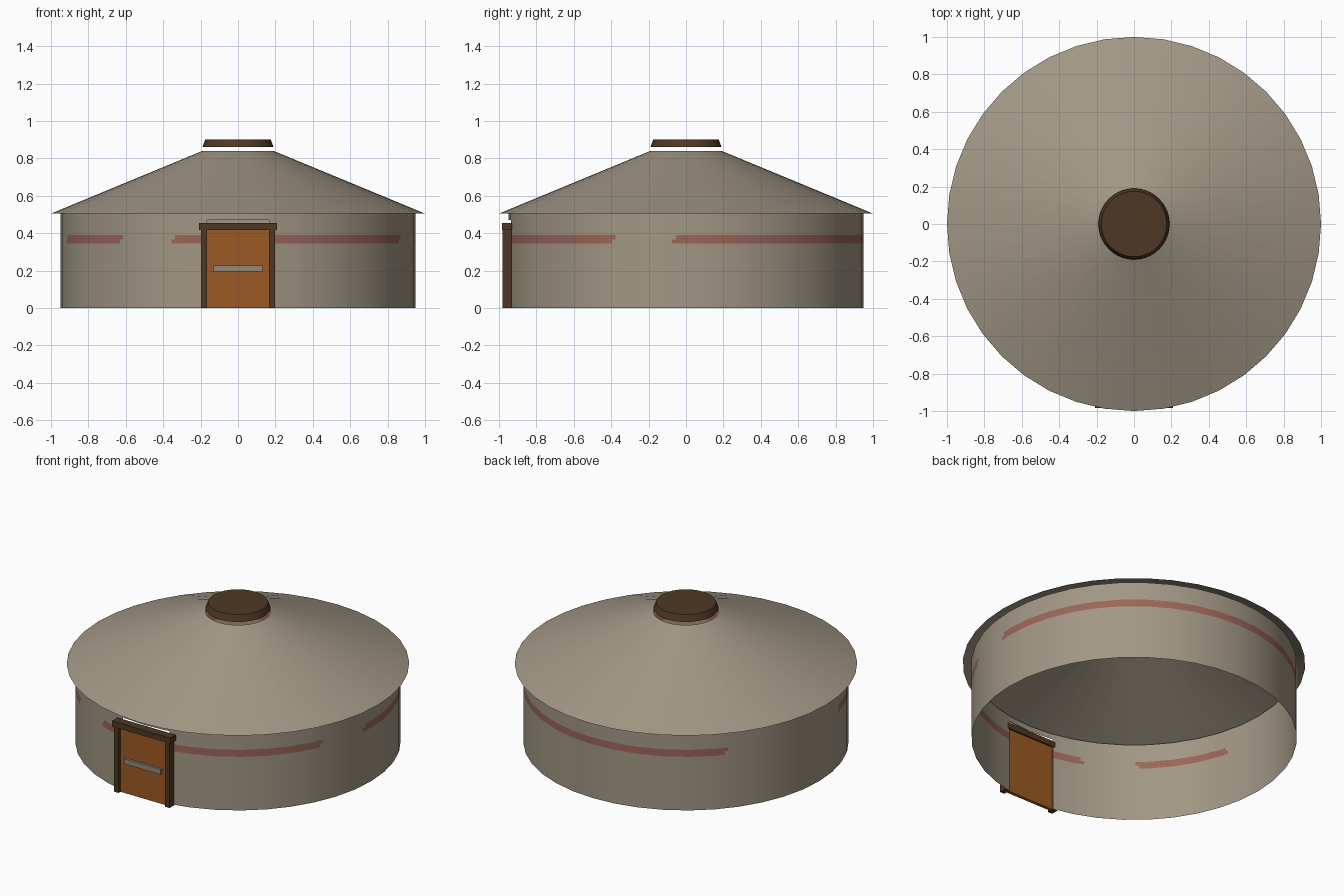
import bpy, bmesh
from math import cos, sin, radians, pi

if "Cube" in bpy.data.objects:
    bpy.data.objects.remove(bpy.data.objects["Cube"], do_unlink=True)

SIDES = 40
STEP = 360 / SIDES


def material(name, color):
    m = bpy.data.materials.new(name)
    m.use_nodes = True
    m.diffuse_color = (*color, 1)
    m.node_tree.nodes["Principled BSDF"].inputs["Base Color"].default_value = (*color, 1)
    return m


felt = material("grey felt", (0.36, 0.31, 0.235))
red = material("faded red", (0.33, 0.13, 0.10))
dark_wood = material("dark wood", (0.075, 0.04, 0.017))
orange_wood = material("orange wood", (0.33, 0.10, 0.018))
bar_grey = material("bar grey", (0.29, 0.25, 0.19))


def finish(name, bm, mats, smooth=True):
    mesh = bpy.data.meshes.new(name)
    bm.to_mesh(mesh)
    bm.free()
    for m in mats:
        mesh.materials.append(m)
    ob = bpy.data.objects.new(name, mesh)
    bpy.context.collection.objects.link(ob)
    if smooth:
        bpy.ops.object.select_all(action="DESELECT")
        bpy.context.view_layer.objects.active = ob
        ob.select_set(True)
        bpy.ops.object.shade_smooth_by_angle(angle=radians(35))
    return ob


def ring_point(radius, angle, z):
    """Point on the outline of the regular polygon at an angle in degrees."""
    off = radians(angle % STEP - STEP / 2)
    r = radius * cos(pi / SIDES) / cos(off)
    return r * cos(radians(angle)), r * sin(radians(angle)), z


def frustum(name, r1, z1, r2, z2, mat, caps):
    bm = bmesh.new()
    low, top = ([bm.verts.new(ring_point(r, i * STEP, z)) for i in range(SIDES)]
                for r, z in ((r1, z1), (r2, z2)))
    for i in range(SIDES):
        j = (i + 1) % SIDES
        bm.faces.new((low[i], low[j], top[j], top[i]))
    if caps:
        bm.faces.new(top)
        bm.faces.new(low[::-1])
    return finish(name, bm, [mat])


def box(name, x, y, z, mat):
    bm = bmesh.new()
    bmesh.ops.create_cube(bm, size=1)
    for v in bm.verts:
        v.co = [lo + (c + 0.5) * (hi - lo) for c, (lo, hi) in zip(v.co, (x, y, z))]
    return finish(name, bm, [mat], smooth=False)


# Wall: one open sheet with a doorway and painted bands with slanted ends
SLANT = 1.2
stripes = [(-4.5, 140), (194.5, 229.5), (248, 336.5)]
door_from, door_to, door_top = 260, 280, 0.47
levels = [0, 0.345, 0.367, 0.39, door_top, 0.505]
angles = {i * STEP for i in range(SIDES)} | {door_from, door_to}
for a, b in stripes:
    angles |= {a % 360, (a + SLANT) % 360, b, b - SLANT}
angles = sorted(angles)

bm = bmesh.new()
grid = [[bm.verts.new(ring_point(0.95, a, z)) for a in angles] for z in levels]
for i, a in enumerate(angles):
    j = (i + 1) % len(angles)
    mid = (a + (angles[j] or 360)) / 2
    for k in range(len(levels) - 1):
        if door_from < mid < door_to and levels[k] < door_top:
            continue
        f = bm.faces.new((grid[k][i], grid[k][j], grid[k + 1][j], grid[k + 1][i]))
        lean = {1: (0, -SLANT), 2: (SLANT, 0)}.get(k)
        if lean and any(s + lean[0] < m < e + lean[1]
                        for s, e in stripes for m in (mid, mid - 360)):
            f.material_index = 1
bmesh.ops.delete(bm, geom=[v for v in bm.verts if not v.link_faces], context="VERTS")
finish("wall", bm, [felt, red])

# Roof and smoke hole cover
frustum("roof", 1.0, 0.505, 0.19, 0.84, felt, False)
frustum("smoke_hole_cover", 0.19, 0.86, 0.175, 0.90, dark_wood, True)

# Door and frame
box("door", (-0.17, 0.17), (-0.96, -0.94), (0, 0.42), orange_wood)
box("door_bar", (-0.13, 0.13), (-0.975, -0.955), (0.195, 0.228), bar_grey)
for side, name in ((-1, "right_door_post"), (1, "left_door_post")):
    box(name, sorted((side * 0.165, side * 0.198)), (-0.98, -0.933), (0, 0.42), dark_wood)
box("door_lintel", (-0.208, 0.208), (-0.985, -0.93), (0.418, 0.455), dark_wood)
